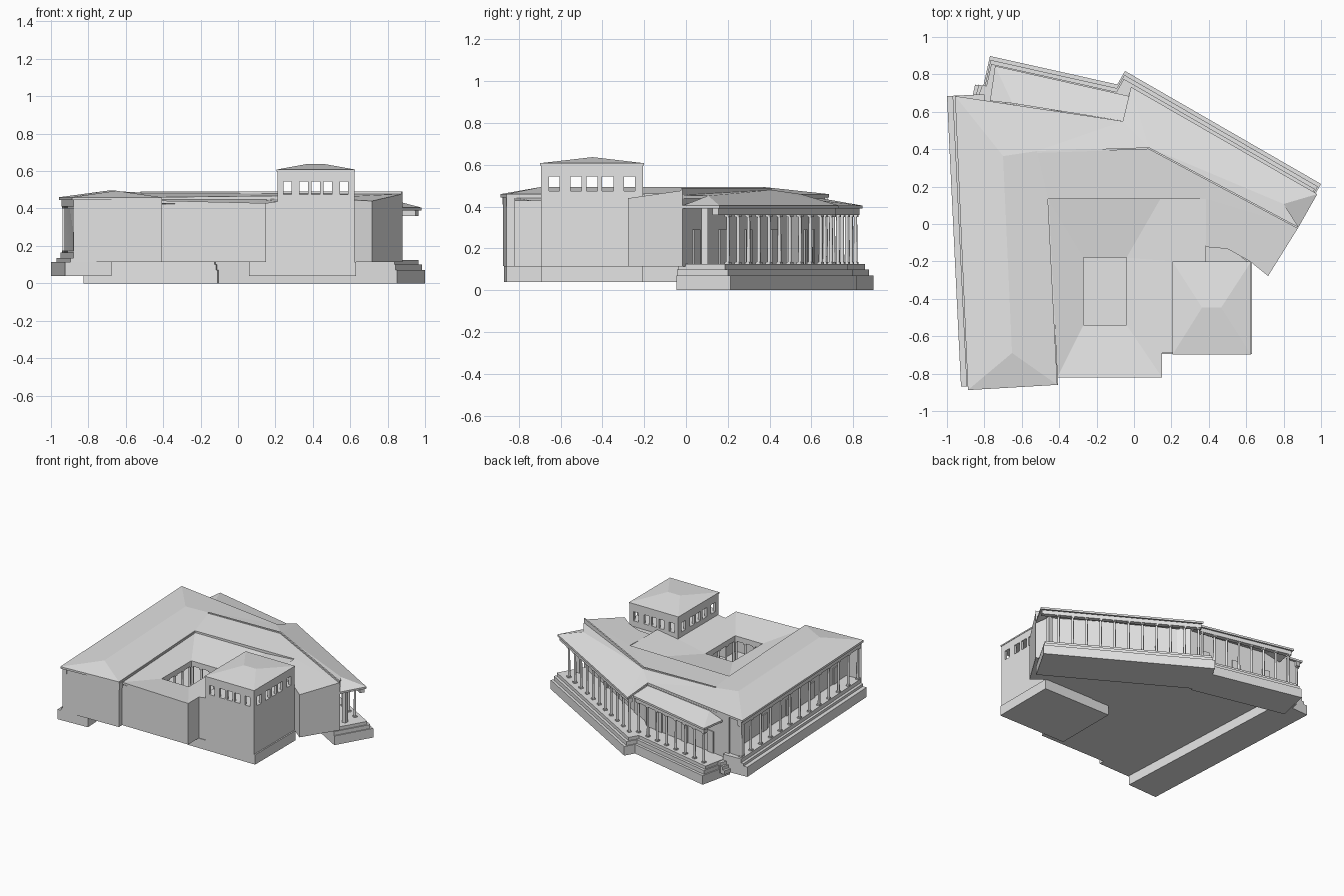
import bpy, bmesh
from mathutils import Vector, Matrix

cube = bpy.data.objects.get("Cube")
if cube:
    bpy.data.objects.remove(cube)

stone = bpy.data.materials.new("pale_grey_stone")
stone.use_nodes = True
GREY = (0.78, 0.78, 0.78, 1)
stone.diffuse_color = GREY
stone.node_tree.nodes["Principled BSDF"].inputs["Base Color"].default_value = GREY


def finish(name, bm):
    bmesh.ops.recalc_face_normals(bm, faces=bm.faces)
    mesh = bpy.data.meshes.new(name)
    bm.to_mesh(mesh)
    bm.free()
    mesh.materials.append(stone)
    obj = bpy.data.objects.new(name, mesh)
    bpy.context.scene.collection.objects.link(obj)
    return obj


def add_prism(bm, top, bottom):
    """Closed solid between two matching loops of points."""
    up = [bm.verts.new(p) for p in top]
    low = [bm.verts.new(p) for p in bottom]
    bm.faces.new(up)
    bm.faces.new(low[::-1])
    for i in range(len(up)):
        j = (i + 1) % len(up)
        bm.faces.new((up[i], low[i], low[j], up[j]))


def prism(name, outline, z0, z1):
    bm = bmesh.new()
    add_prism(bm, [(x, y, z1) for x, y in outline], [(x, y, z0) for x, y in outline])
    return finish(name, bm)


def slab(name, faces, thick=0.015):
    """Sloping roof planes with a little thickness."""
    bm = bmesh.new()
    for pts in faces:
        add_prism(bm, pts, [(x, y, z - thick) for x, y, z in pts])
    return finish(name, bm)


def box(name, x0, x1, y0, y1, z0, z1):
    return prism(name, [(x0, y0), (x1, y0), (x1, y1), (x0, y1)], z0, z1)


def frame(a, b):
    a, b = Vector(a), Vector(b)
    along = (b - a).normalized()
    return a, b, along, Vector((along.y, -along.x))


def strip(name, a, b, inner0, inner1, z0, z1, trim=0):
    """Straight bar beside the line a-b, measured inward from it."""
    a, b, along, inward = frame(a, b)
    a, b = a + along * trim, b - along * trim
    return prism(name, [a + inward * inner0, b + inward * inner0,
                        b + inward * inner1, a + inward * inner1], z0, z1)


def colonnade(name, a, b, inset, count, z0, z1, start=0.03, end=0.03, r=0.0095):
    """Row of round columns with square bases and capitals."""
    a, b, along, inward = frame(a, b)
    a, b = a + along * start + inward * inset, b - along * end + inward * inset
    turn = Matrix.Rotation(along.angle_signed(Vector((1, 0))), 4, "Z")
    bm = bmesh.new()
    for i in range(count):
        p = a.lerp(b, i / (count - 1))
        mid = Matrix.Translation((p.x, p.y, (z0 + z1) / 2))
        bmesh.ops.create_cone(bm, segments=10, cap_ends=True, radius1=r,
                              radius2=r * 0.85, depth=z1 - z0, matrix=mid)
        for z in (z0 + r / 2, z1 - r / 2):
            place = Matrix.Translation((p.x, p.y, z)) @ turn
            size = Matrix.Diagonal((2.6 * r, 2.6 * r, r, 1))
            bmesh.ops.create_cube(bm, size=1, matrix=place @ size)
    obj = finish(name, bm)
    for poly in obj.data.polygons:
        # only the tall shaft sides are smooth
        poly.use_smooth = abs(poly.normal.z) < 0.1 and poly.area > r * r * 4


# Shared lines: outer podium edges and roof eaves of the three porches
west_base = ((-0.925, -0.87), (-1, 0.684))
north_base = ((-0.77, 0.898), (-0.053, 0.738))
east_base = ((-0.048, 0.818), (1, 0.214))
west_eave = ((-0.888, -0.888), (-0.957, 0.684))
north_eave = ((-0.743, 0.845), (-0.027, 0.684))
east_eave = ((-0.016, 0.733), (0.98, 0.16))

# Stepped podiums
strip("west_podium", *west_base, 0, 0.25, 0.04, 0.115)
strip("west_step", *west_base, 0.03, 0.2, 0.115, 0.135)
strip("west_porch_floor", *west_base, 0.05, 0.2, 0.135, 0.165)
for side, line, depth in (("north", north_base, 0.26), ("east", east_base, 0.3)):
    for i, top in enumerate((0.07, 0.1, 0.125)):
        strip(f"{side}_podium_step_{i}", *line, 0.02 * i, depth, 0, top, trim=0.008 * i)
for i in range(3):
    strip(f"corner_step_{i}", (-0.85 + 0.02 * i, 0.745), (-0.76, 0.726),
          0, 0.08, 0.04, 0.07 + 0.025 * i)

# Outer walls as one continuous sheet, each corner with its own top height
corners = [(-0.88, -0.875, 0.445), (-0.76, -0.87, 0.445), (-0.41, -0.86, 0.445),
           (-0.41, -0.82, 0.425), (0.15, -0.82, 0.425), (0.15, -0.69, 0.425),
           (0.21, -0.69, 0.425), (0.21, -0.2, 0.42), (0.62, -0.2, 0.43),
           (0.717, -0.278, 0.43), (0.88, -0.016, 0.455), (0.013, 0.483, 0.445),
           (-0.05, 0.55, 0.445), (-0.83, 0.665, 0.445), (-0.76, -0.87, 0.445)]
bm = bmesh.new()
for (x, y, z), (u, v, w) in zip(corners, corners[1:]):
    bm.faces.new([bm.verts.new(p) for p in
                  ((x, y, 0.115), (u, v, 0.115), (u, v, w), (x, y, z))])
finish("outer_walls", bm)
prism("ground_floor", [c[:2] for c in corners[1:-1]], 0.113, 0.123)
strip("west_porch_end_wall", (-0.935, 0.66), (-0.83, 0.65), 0, 0.03, 0.115, 0.445)

# Porch columns and the beams they carry
colonnade("west_columns", *west_eave, 0.028, 13, 0.165, 0.41)
strip("west_beam", *west_eave, 0.012, 0.045, 0.41, 0.445, trim=0.01)
for side, line, count, end in (("north", north_eave, 8, 0.03), ("east", east_eave, 11, 0.13)):
    colonnade(side + "_columns", *line, 0.028, count, 0.125, 0.36, end=end)
    strip(side + "_beam", *line, 0.012, 0.045, 0.36, 0.39, trim=0.01)
box("east_porch_end_pier", 0.83, 0.86, 0.075, 0.105, 0.125, 0.4)

# Door surrounds on the porch walls
for side, a, b, count in (("north", (-0.78, 0.658), (-0.05, 0.55), 3),
                          ("east", (0.013, 0.483), (0.88, -0.016), 4),
                          ("west", (-0.83, 0.665), (-0.76, -0.87), 5)):
    a, b = Vector(a), Vector(b)
    if side == "west":
        a, b = b, a
    for i in range(count):
        p = a.lerp(b, (i + 0.5) / count)
        d = (b - a).normalized() * 0.03
        strip(f"{side}_door_{i}", p - d, p + d, -0.008, 0, 0.125, 0.29)

# West wing hipped roof
sw, se = (-0.888, -0.888, 0.46), (-0.41, -0.86, 0.46)
nw, ne = (-0.957, 0.684, 0.46), (-0.46, 0.133, 0.46)
ridge_s, ridge_n = (-0.652, -0.69, 0.495), (-0.70, 0.363, 0.495)
bend_w, bend_e, tip = (-0.52, 0.39, 0.485), (0.08, 0.41, 0.48), (0.88, -0.016, 0.455)
notch = (-0.06, 0.55, 0.46)
slab("west_roof", [(sw, ridge_s, ridge_n, nw), (sw, se, ridge_s),
                   (se, ne, bend_w, ridge_n, ridge_s)])
strip("west_wing_inner_wall", (-0.415, -0.86), (-0.465, 0.133), 0, 0.01, 0.4, 0.45)

# North and east roofs
east_a, east_b = (-0.016, 0.733, 0.405), (0.98, 0.16, 0.405)
hip, end_corner = (0.80, 0.107, 0.452), (0.88, -0.016, 0.405)
slab("north_main_roof", [(nw, ridge_n, bend_w, notch), (bend_w, bend_e, notch)])
slab("east_porch_roof", [(east_a, notch, bend_e), (east_a, bend_e, hip, east_b),
                         (bend_e, tip, hip), (hip, end_corner, east_b)])
slab("north_porch_roof", [((-0.743, 0.845, 0.405), (-0.027, 0.684, 0.405),
                           (-0.06, 0.55, 0.44), (-0.65, 0.645, 0.44)),
                          ((-0.743, 0.845, 0.405), (-0.65, 0.645, 0.44), (-0.77, 0.658, 0.405))])

# Parapet along the head of those roofs, and the upper roof behind it
strip("parapet_west", bend_w[:2], bend_e[:2], 0, 0.01, 0.45, 0.49)
strip("parapet_east", bend_e[:2], tip[:2], 0, 0.01, 0.44, 0.49)
head_e, head_tip = (0.08, 0.41, 0.482), (0.88, -0.016, 0.478)
rim = (0.385, 0.133, 0.47)
slab("inner_roof", [(ne, rim, head_e, bend_w), (rim, head_tip, head_e),
                    (rim, (0.385, -0.123, 0.455), (0.50, -0.133, 0.455),
                     (0.62, -0.2, 0.445), (0.717, -0.278, 0.44), head_tip)], 0.025)
slab("tower_side_roof", [((0.36, -0.11, 0.435), (0.36, -0.21, 0.43),
                          (0.62, -0.21, 0.43), (0.5, -0.12, 0.435))])

# Central roof falling inward to an open court
X0, X1, Y0, Y1, LOW = -0.27, -0.04, -0.54, -0.18, 0.4


def fall(x, y):
    away = x - X1 if x > 0.14 else max(X0 - x, x - X1, Y0 - y, y - Y1, 0)
    return (x, y, LOW + 0.15 * away)


hole = [fall(x, y) for x, y in ((X0, Y0), (X1, Y0), (X1, Y1), (X0, Y1))]
front_l, front_r = fall(-0.41, -0.82), fall(0.15, -0.82)
back_l, back_r = fall(-0.46, 0.133), fall(0.14, 0.133)
slab("court_roof", [
    (front_l, front_r, hole[1], hole[0]),
    (front_l, hole[0], hole[3], back_l),
    (back_l, hole[3], hole[2], back_r),
    (hole[1], front_r, fall(0.15, -0.69), fall(0.21, -0.69), fall(0.21, -0.2), hole[2]),
    (hole[2], fall(0.21, -0.2), fall(0.385, -0.2), fall(0.385, 0.133), back_r)])

# Court columns and beams round the opening
court = [(X0, Y0), (X0, Y1), (X1, Y1), (X1, Y0)]
for i, (a, count) in enumerate(zip(court, (5, 4, 5, 4))):
    b = court[(i + 1) % 4]
    colonnade(f"court_columns_{i}", a, b, -0.015, count, 0.12, 0.36, start=0, end=0)
    strip(f"court_beam_{i}", a, b, -0.03, 0, 0.36, 0.392)

# Tower with a band of open windows under a hipped roof
TX0, TX1, TY0, TY1 = 0.21, 0.622, -0.695, -0.205
SILL, HEAD, TOP = 0.475, 0.545, 0.6
box("tower_base", 0.06, 0.632, TY0, TY1, 0.04, 0.115)
box("tower_body", TX0, TX1, TY0, TY1, 0.115, SILL)
box("tower_head", TX0, TX1, TY0, TY1, HEAD, TOP)
gaps = (0.08, 0.185, 0.29, 0.4, 0.445, 0.555, 0.6, 0.71, 0.815, 0.92)
edges = (0,) + gaps + (1,)
for i in range(0, len(edges), 2):
    x0, x1 = (TX0 + (TX1 - TX0) * t for t in edges[i:i + 2])
    y0, y1 = (TY0 + (TY1 - TY0) * t for t in edges[i:i + 2])
    for side, shift in (("near", 0), ("far", 1)):
        y = TY0 + shift * (TY1 - TY0 - 0.02)
        x = TX0 + shift * (TX1 - TX0 - 0.02)
        box(f"tower_pier_y_{side}_{i}", x0, x1, y, y + 0.02, SILL, HEAD)
        box(f"tower_pier_x_{side}_{i}", x, x + 0.02, y0, y1, SILL, HEAD)
e = 0.004
c = [(x, y, TOP + 0.008) for x, y in ((TX0 - e, TY0 - e), (TX1 + e, TY0 - e),
                                      (TX1 + e, TY1 + e), (TX0 - e, TY1 + e))]
top_l, top_r = (0.364, -0.447, 0.637), (0.466, -0.447, 0.637)
slab("tower_roof", [(c[0], c[1], top_r, top_l), (c[1], c[2], top_r),
                    (c[2], c[3], top_l, top_r), (c[3], c[0], top_l)], 0.01)
